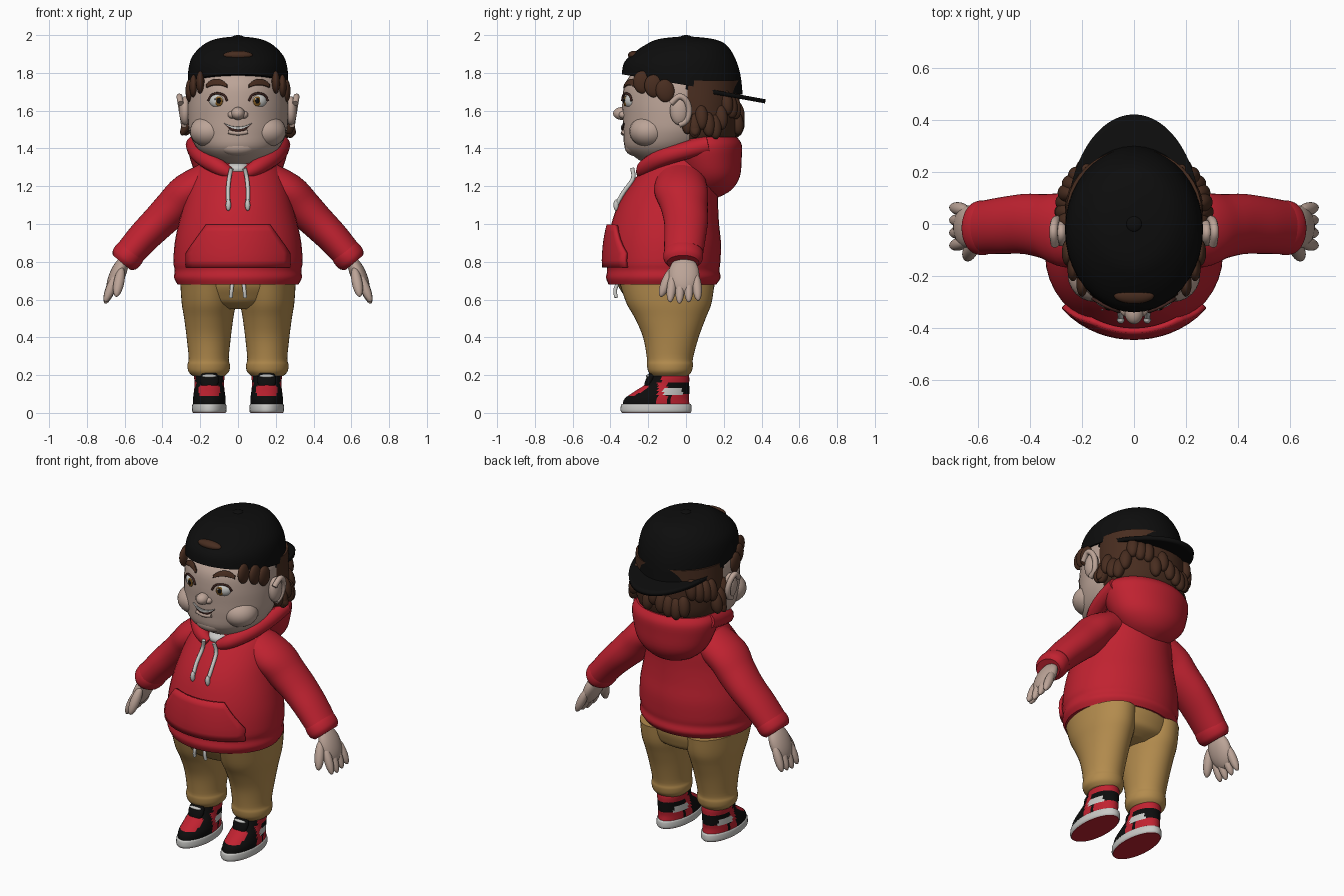
import bpy, bmesh, random
from math import sin, cos, pi, sqrt, radians
from mathutils import Vector, Matrix

random.seed(4)
if "Cube" in bpy.data.objects:
    bpy.data.objects.remove(bpy.data.objects["Cube"])


def material(name, *rgb):
    m = bpy.data.materials.new(name)
    m.use_nodes = True
    m.diffuse_color = (*rgb, 1)
    m.node_tree.nodes["Principled BSDF"].inputs["Base Color"].default_value = (*rgb, 1)
    return m


skin = material("skin", .5, .37, .31)
red = material("red cloth", .53, .016, .03)
black = material("black cloth", .004, .004, .004)
tan = material("tan cloth", .45, .26, .075)
brown = material("brown hair", .065, .026, .014)
white = material("off white", .58, .58, .56)
amber = material("amber iris", .22, .1, .015)
dark = material("dark mouth", .05, .018, .014)
made = []
SIDES = (("left", 1), ("right", -1))


def add(name, bm, *mats):
    bmesh.ops.recalc_face_normals(bm, faces=bm.faces)
    mesh = bpy.data.meshes.new(name)
    bm.to_mesh(mesh)
    bm.free()
    for m in mats:
        mesh.materials.append(m)
    ob = bpy.data.objects.new(name, mesh)
    bpy.context.collection.objects.link(ob)
    made.append(ob)
    return ob


def smooth(pts, k=4):
    """Smooth in-between rows through a short list of rows."""
    out, last = [], len(pts) - 1
    for i in range(last):
        quad = (pts[max(i - 1, 0)], pts[i], pts[i + 1], pts[min(i + 2, last)])
        for t in (j / k for j in range(k)):
            out.append([b + t / 2 * (c - a + t * (2*a - 5*b + 4*c - d + t * (3*(b - c) + d - a)))
                        for a, b, c, d in zip(*quad)])
    return out + [list(pts[-1])]


def stack(*rows, x=0):
    """Rows of height, y centre, half width, half depth to full rings."""
    return [(x, y, z, a, b) for z, y, a, b in rows]


def loft(name, rings, *mats, s=1, lean=False, n=40, k=4, rule=None, bend=None):
    rs, bm, loops = smooth(rings, k), bmesh.new(), []
    for i, (x, y, z, a, b) in enumerate(rs):
        u = Vector((1, 0, 0))
        if lean:
            t = Vector(rs[min(i + 1, len(rs) - 1)][:3]) - Vector(rs[max(i - 1, 0)][:3])
            u = Vector((t.z, 0, -t.x)).normalized()
        loop = []
        for w in (2 * pi * j / n for j in range(n)):
            p = Vector((x, y, z)) + u * a * cos(w) + Vector((0, b * sin(w), 0))
            loop.append(bm.verts.new((p.x * s, p.y, p.z)))
        loops.append(loop)
    for lo, hi in zip(loops, loops[1:]):
        for j in range(n):
            bm.faces.new((lo[j - 1], lo[j], hi[j], hi[j - 1]))
    bm.faces.new(loops[0])
    bm.faces.new(loops[-1])
    for v in bm.verts if bend else ():
        bend(v.co)
    for f in bm.faces if rule else ():
        f.material_index = rule(f.calc_center_median())
    add(name, bm, *mats)


def blob(name, at, size, mat, turn=Matrix()):
    bm = bmesh.new()
    m = Matrix.Translation(at) @ turn @ Matrix.Diagonal((*size, 1))
    bmesh.ops.create_uvsphere(bm, u_segments=24, v_segments=16, radius=1, matrix=m)
    add(name, bm, mat)


def pod(name, top, tip, ra, rb, mat):
    """Ellipsoid stretched between two points."""
    p, q = Vector(top), Vector(tip)
    turn = Vector((0, 0, 1)).rotation_difference(p - q).to_matrix().to_4x4()
    blob(name, (p + q) / 2, (ra, rb, (p - q).length / 2), mat, turn)


def cord(name, pts, r, mat):
    cu = bpy.data.curves.new(name, "CURVE")
    cu.dimensions, cu.bevel_depth, cu.bevel_resolution = "3D", r, 4
    cu.use_fill_caps = True
    rows = smooth(pts)
    sp = cu.splines.new("POLY")
    sp.points.add(len(rows) - 1)
    for p, row in zip(sp.points, rows):
        p.co = (*row[:3], 1)
        p.radius = row[3] if len(row) > 3 else 1
    sp.use_smooth = True
    cu.materials.append(mat)
    bpy.context.collection.objects.link(bpy.data.objects.new(name, cu))


def front(rings, x, z):
    """Front y of a lofted shape."""
    rs = smooth(rings)
    for lo, hi in zip(rs, rs[1:]):
        if lo[2] <= z <= hi[2]:
            t = (z - lo[2]) / (hi[2] - lo[2])
            _, y, _, a, b = [p + (q - p) * t for p, q in zip(lo, hi)]
            return y - b * sqrt(max(0, 1 - (x / a) ** 2))


def sheet(name, f, mat, thick, nu=16, nv=6):
    bm = bmesh.new()
    g = [[bm.verts.new(f(2 * i / nu - 1, j / nv)) for i in range(nu + 1)] for j in range(nv + 1)]
    for lo, hi in zip(g, g[1:]):
        for i in range(nu):
            bm.faces.new((lo[i], lo[i + 1], hi[i + 1], hi[i]))
    mod = add(name, bm, mat).modifiers.new("thickness", "SOLIDIFY")
    mod.thickness, mod.offset = thick, 0


def patch(name, f, rings, off, mat):
    """Thin plate lying on the front of a lofted shape."""
    def on(u, v):
        x, z = f(u, v)
        return x, front(rings, x, z) - off, z
    sheet(name, on, mat, off * 1.5)


# Hoodie body, front pocket and hood
body = stack((.68, -.125, .32, .285), (.715, -.12, .338, .303), (.755, -.12, .335, .297),
             (.8, -.12, .342, .302), (.9, -.115, .335, .3), (1, -.11, .315, .285),
             (1.1, -.095, .288, .265), (1.2, -.065, .262, .235), (1.3, -.03, .22, .19),
             (1.37, 0, .15, .14))
loft("hoodie_body", body, red)
patch("hoodie_pocket", lambda u, v: (u * min(.27, .165 + .16 * (1 - v)), .77 + .225 * v),
      body, .014, red)
loft("hood", stack((1.14, .12, .05, .05), (1.18, .13, .14, .11), (1.25, .13, .215, .155),
                   (1.35, .11, .255, .185), (1.42, .1, .265, .195), (1.46, .1, .24, .17)), red)
blob("undershirt", (0, -.17, 1.29), (.07, .075, .04), white)
loft("neck", stack((1.2, -.03, .13, .12), (1.42, -.05, .14, .14)), skin)

# Head and cap
head = stack((1.315, -.16, .04, .04), (1.34, -.135, .13, .115), (1.4, -.1, .215, .22),
             (1.48, -.07, .256, .262), (1.56, -.055, .266, .28), (1.65, -.05, .265, .287),
             (1.75, -.04, .253, .28), (1.85, -.03, .19, .21))
loft("head", head, skin)
blob("chin", (0, -.27, 1.41), (.1, .055, .05), skin)
blob("nose", (0, -.34, 1.585), (.036, .046, .034), skin)


def cap_tilt(co):
    co.z -= .17 * co.y * max(0, (1.95 - co.z) / .215)


loft("cap_crown", stack((1.735, -.02, .266, .32), (1.82, -.02, .262, .308), (1.89, -.01, .24, .27),
                        (1.95, 0, .182, .212), (1.98, 0, .115, .14), (1.993, 0, .02, .02)),
     black, bend=cap_tilt)
blob("cap_button", (0, 0, 1.99), (.03, .03, .01), black)


def brim(u, v):
    w = (u + 1) * pi / 2
    y = (.26 + .16 * v) * sin(w)
    return (.25 + .008 * v) * cos(w), y, 1.725 - .18 * y


sheet("cap_brim", brim, black, .022, 32)
blob("cap_gap_hair", (0, -.275, 1.893), (.078, .032, .024), brown)

# Hair mass and loose clumps
loft("hair_back", stack((1.4, .08, .2, .15), (1.48, .07, .25, .2), (1.6, .06, .266, .22),
                        (1.76, .05, .26, .24)), brown)
for i in range(22):
    w = pi * (i / 21 * 1.16 - .08)
    z = random.uniform(1.49, 1.64)
    x, y = .25 * cos(w), .06 + .205 * sin(w)
    pod("hair_clump", (x, y, z + .08), (x * 1.13, y * 1.08, z - .05), .035, .035, brown)


# Face: mouth and teeth
def smile(drop):
    return lambda u, v: (.075 * u, 1.515 + .02 * u * u - drop * (1 - u * u) * (1 - v))


patch("mouth", smile(.03), head, .004, dark)
patch("teeth", smile(.014), head, .006, white)
cord("lower_lip", [(x, front(head, x, 1.48) - .003, 1.48 + 3 * x * x) for x in (-.05, 0, .05)],
     .011, skin)

for side, s in SIDES:
    # Eyes and brows
    x, z = .108 * s, 1.652
    y = front(head, x, z)
    turn = Matrix.Rotation(.35 * s, 4, "Z")
    blob(side + "_eyeball", (x, y + .016, z), (.046, .028, .037), white, turn)
    blob(side + "_iris", (x - .006 * s, y - .009, z - .002), (.023, .008, .026), amber, turn)
    blob(side + "_pupil", (x - .006 * s, y - .014, z), (.013, .006, .016), black, turn)
    blob(side + "_eye_glint", (x - .014, y - .019, z + .01), (.005, .003, .005), white)
    lid = [(x + .05 * cos(w), z + .04 * sin(w)) for w in (0, .8, pi / 2, 2.3, pi)]
    cord(side + "_upper_lash", [(a, front(head, a, b) - .008, b) for a, b in lid], .006, dark)
    patch(side + "_brow", lambda u, v: (s * (.112 + .054 * u), 1.722 + .014 * (1 - u * u)
          + .03 * v * (1 - .4 * u * u)), head, .006, brown)
    blob(side + "_cheek", (.15 * s, -.195, 1.49), (.105, .105, .085), skin)
    blob(side + "_nostril", (.032 * s, -.33, 1.578), (.022, .026, .02), skin)

    # Ears and sideburns
    blob(side + "_ear", (.28 * s, -.035, 1.6), (.032, .05, .076), skin)
    rim = [(s * (.298 + .012 * sin(w)), -.035 + .052 * cos(w), 1.6 + .075 * sin(w))
           for w in (2.6, 1.6, .8, 0, -.8, -1.6)]
    cord(side + "_ear_rim", rim, .016, skin)
    for a, b, c in ((.2, -.24, 1.75), (.235, -.18, 1.73), (.256, -.12, 1.705)):
        pod(side + "_sideburn", (a * s, b, c + .06), (a * s, b + .02, c - .06), .022, .05, brown)
    pod(side + "_hair_curl", (.25 * s, .04, 1.56), (.3 * s, .05, 1.47), .022, .03, brown)

    # Hood edge and drawstrings
    edge = ((.035, -.235, 1.265, .6), (.1, -.215, 1.3, .9), (.18, -.13, 1.35, 1),
            (.22, 0, 1.39, 1), (.23, .12, 1.42, 1))
    cord(side + "_hood_edge", [(a * s, b, c, r) for a, b, c, r in edge], .047, red)
    lace = [(s * a, front(body, a, c) - .014, c) for a, c in ((.05, 1.1), (.053, 1.17), (.047, 1.24))]
    cord(side + "_hood_string", lace + [(.035 * s, -.285, 1.295)], .011, white)
    y = lace[0][1]
    pod(side + "_string_tip", (.05 * s, y, 1.13), (.052 * s, y, 1.07), .014, .014, white)
    cord(side + "_waist_string", [(.03 * s, -.36, .69), (.034 * s, -.375, .65), (.038 * s, -.37, .61)],
         .01, white)

    # Sleeves with cuffs
    loft(side + "_sleeve", [(.13, -.03, 1.24, .1, .13), (.265, -.025, 1.17, .1, .142),
                            (.34, -.01, 1.09, .1, .125), (.42, 0, 1.01, .092, .116),
                            (.5, -.005, .93, .086, .11), (.57, -.012, .85, .08, .104)],
         red, s=s, lean=True)
    loft(side + "_cuff", [(.55, -.012, .87, .074, .096), (.575, -.014, .842, .083, .105),
                          (.6, -.015, .813, .08, .102), (.615, -.016, .795, .062, .085)],
         red, s=s, lean=True)

    # Hands
    pod(side + "_palm", (.595 * s, -.01, .83), (.682 * s, -.012, .63), .042, .082, skin)
    for i in range(4):
        y = .04 * i - .068
        pod(side + "_finger", (.64 * s, y, .74), (.704 * s, y * 1.25, .578 + abs(i - 1) * .008),
            .025, .025, skin)
    pod(side + "_thumb", (.615 * s, -.07, .77), (.645 * s, -.135, .615), .028, .028, skin)

    # Trouser legs
    loft(side + "_trouser_leg", stack((.195, -.085, .085, .095), (.22, -.085, .108, .115),
         (.255, -.085, .112, .122), (.29, -.085, .106, .122), (.4, -.08, .117, .147),
         (.5, -.083, .13, .187), (.58, -.09, .143, .225), (.68, -.1, .15, .25), x=.155), tan, s=s)

    # Shoes: red underside, white sole, panelled upper
    loft(side + "_shoe_sole", stack((0, -.158, .085, .18), (.012, -.158, .092, .188),
         (.042, -.158, .09, .186), (.048, -.158, .084, .178), x=.152), white, red, s=s,
         rule=lambda c: int(c.z < .001))

    def panel(c):
        off = abs(abs(c.x) - .152)
        if c.y < -.2:
            return int(c.z > .09 and off < .055)
        if c.z > .16:
            return int(c.y > -.13 and c.z < .205)
        if -.12 < c.y < -.02 and .095 < c.z < .135:
            return 2
        return int((c.y > -.08 and c.z < .1) or -.15 < c.y < -.1)

    loft(side + "_shoe_upper", stack((.04, -.158, .085, .178), (.075, -.155, .086, .17),
         (.11, -.13, .082, .148), (.15, -.1, .078, .117), (.19, -.085, .08, .102),
         (.215, -.085, .076, .096), x=.152), black, red, white, s=s, n=56, k=7, rule=panel)
    pod(side + "_shoe_tongue", (.152 * s, -.165, .23), (.152 * s, -.215, .12), .05, .022, black)
    blob(side + "_lace_knot", (.152 * s, -.2, .195), (.04, .012, .009), white)

# Trouser seat
loft("trouser_seat", stack((.55, -.09, .13, .14), (.58, -.09, .24, .205), (.62, -.095, .293, .232),
                           (.68, -.105, .304, .256), (.74, -.11, .29, .25)), tan)

bpy.ops.object.select_all(action="DESELECT")
for ob in made:
    ob.select_set(True)
bpy.context.view_layer.objects.active = made[0]
bpy.ops.object.shade_smooth_by_angle(angle=radians(45))
